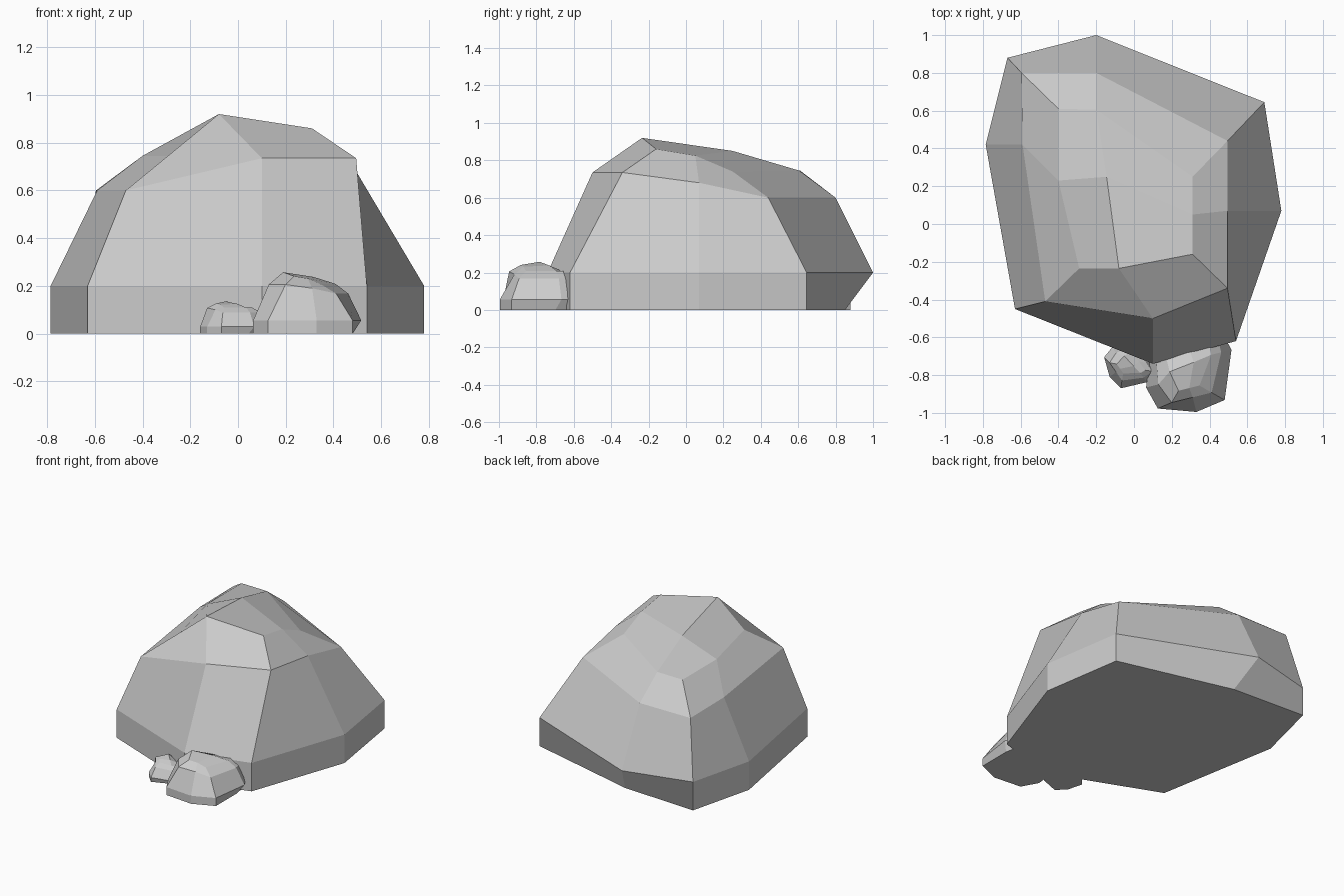
import bpy
import math

if "Cube" in bpy.data.objects:
    bpy.data.objects.remove(bpy.data.objects["Cube"])

# Rock cross-sections, bottom to top, eight points each (same order)
BASE = [(.10, -.74), (.54, -.62), (.78, .07), (.69, .645),
        (-.20, 1.0), (-.67, .88), (-.785, .42), (-.63, -.45)]
SHOULDER = [(.10, -.50, .735), (.495, -.34, .735), (.495, .07, .68), (.495, .44, .60),
            (-.20, .80, .60), (-.595, .80, .60), (-.59, .42, .60), (-.47, -.41, .60)]
CROWN = [(-.08, -.235, .92), (.31, -.16, .86), (.31, .05, .825), (.31, .25, .74),
         (-.20, .605, .745), (-.40, .61, .745), (-.40, .23, .745), (-.29, -.235, .745)]
TOP = (-.145, .25, .85)


def rock_mesh():
    foot = [(x, y, 0) for x, y in BASE]
    foot[4] = (-.12, .85, 0)  # undercut at the back
    verts = foot + [(x, y, .2) for x, y in BASE] + SHOULDER + CROWN + [TOP]
    faces = [tuple(range(7, -1, -1))]
    # side bands
    for r in range(0, 24, 8):
        for i in range(8):
            j = (i + 1) % 8
            faces.append((r + i, r + j, r + 8 + j, r + 8 + i))
    # four facets meeting at the top point
    for i in range(0, 8, 2):
        faces.append((24 + i, 24 + i + 1, 24 + (i + 2) % 8, 32)) 
    mesh = bpy.data.meshes.new("rock")
    mesh.from_pydata(verts, [], faces)
    mesh.update()
    return mesh


def add_rock(name, mesh, x, y, scale, turn):
    ob = bpy.data.objects.new(name, mesh)
    ob.location = (x, y, 0)
    ob.scale = (scale,) * 3
    ob.rotation_euler.z = math.radians(turn)
    bpy.context.collection.objects.link(ob)


# One boulder and two small turned copies at its front
rock = rock_mesh()
add_rock("boulder", rock, 0, 0, 1, 0)
add_rock("medium_stone", rock, .258, -.788, .28, -76)
add_rock("small_stone", rock, -.041, -.734, .147, -145)
